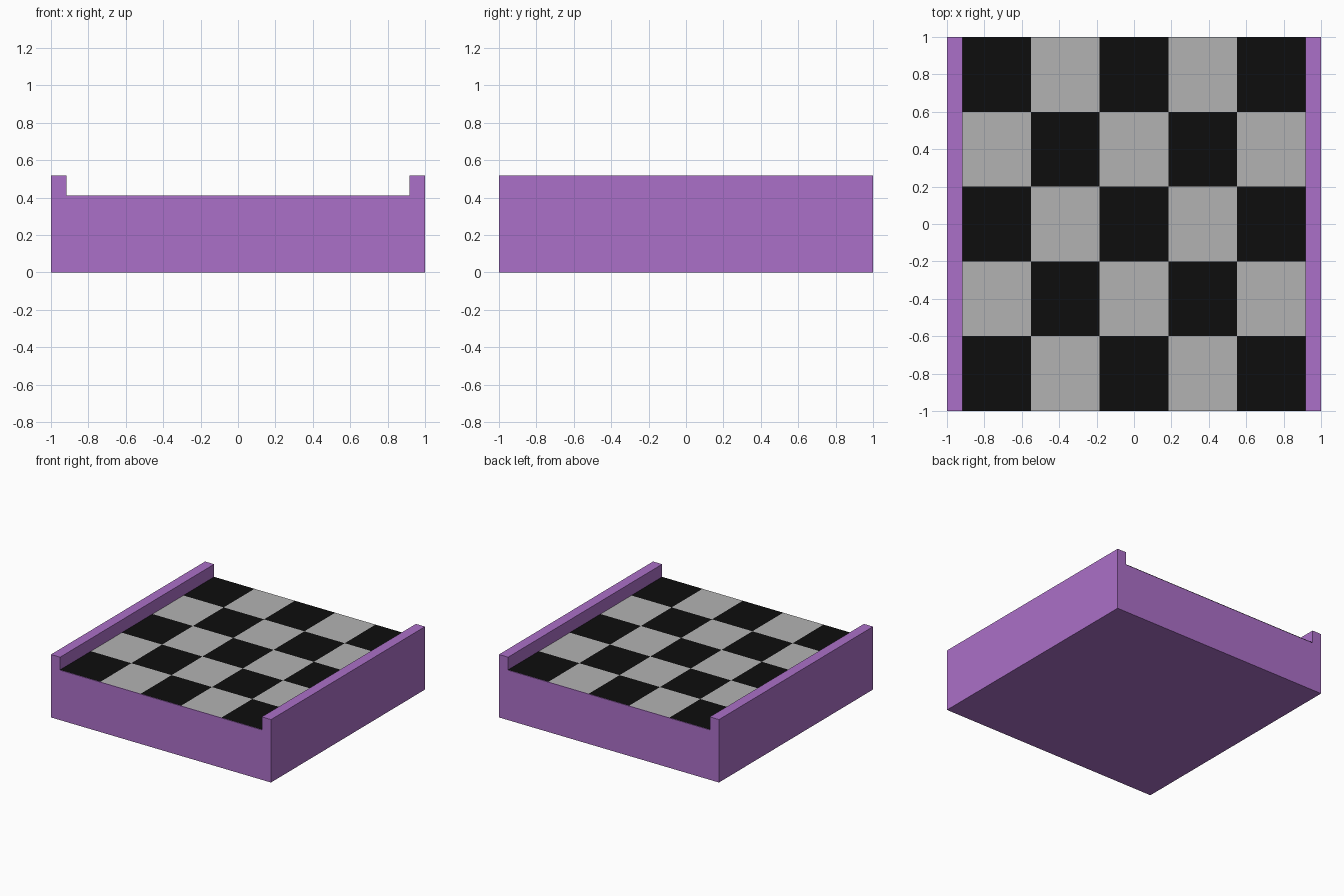
import bpy, bmesh

if "Cube" in bpy.data.objects:
    bpy.data.objects.remove(bpy.data.objects["Cube"])

W, INNER, FLOOR, TOP = 1.0, 0.917, 0.41, 0.517


def material(name, color):
    m = bpy.data.materials.new(name)
    m.diffuse_color = (*color, 1)
    m.use_nodes = True
    m.node_tree.nodes["Principled BSDF"].inputs["Base Color"].default_value = m.diffuse_color
    return m


def new_object(name, bm, *mats):
    bmesh.ops.recalc_face_normals(bm, faces=bm.faces)
    me = bpy.data.meshes.new(name)
    bm.to_mesh(me)
    bm.free()
    for m in mats:
        me.materials.append(m)
    ob = bpy.data.objects.new(name, me)
    bpy.context.collection.objects.link(ob)
    return ob


purple = material("purple", (0.41, 0.16, 0.58))
black = material("black", (0.004, 0.004, 0.004))
grey = material("grey", (0.45, 0.45, 0.45))

# Tray body: U-shaped profile extruded front to back
profile = [(-W, 0), (W, 0), (W, TOP), (INNER, TOP),
           (INNER, FLOOR), (-INNER, FLOOR), (-INNER, TOP), (-W, TOP)]
bm = bmesh.new()
face = bm.faces.new([bm.verts.new((x, -1, z)) for x, z in profile])
ext = bmesh.ops.extrude_face_region(bm, geom=[face])
bmesh.ops.translate(bm, vec=(0, 2, 0),
                    verts=[v for v in ext["geom"] if isinstance(v, bmesh.types.BMVert)])
new_object("road_base", bm, purple)

# Checkered floor: 5 x 5 grid just above the base, corners black
bm = bmesh.new()
bmesh.ops.create_grid(bm, x_segments=5, y_segments=5, size=1)
for v in bm.verts:
    v.co.x *= INNER
    v.co.z = FLOOR + 0.003
for f in bm.faces:
    c = f.calc_center_median()
    col, row = round(c.x / (INNER * 0.4)), round(c.y / 0.4)
    f.material_index = (col + row) % 2
    if f.normal.z < 0:
        f.normal_flip()
new_object("checkered_floor", bm, black, grey)
